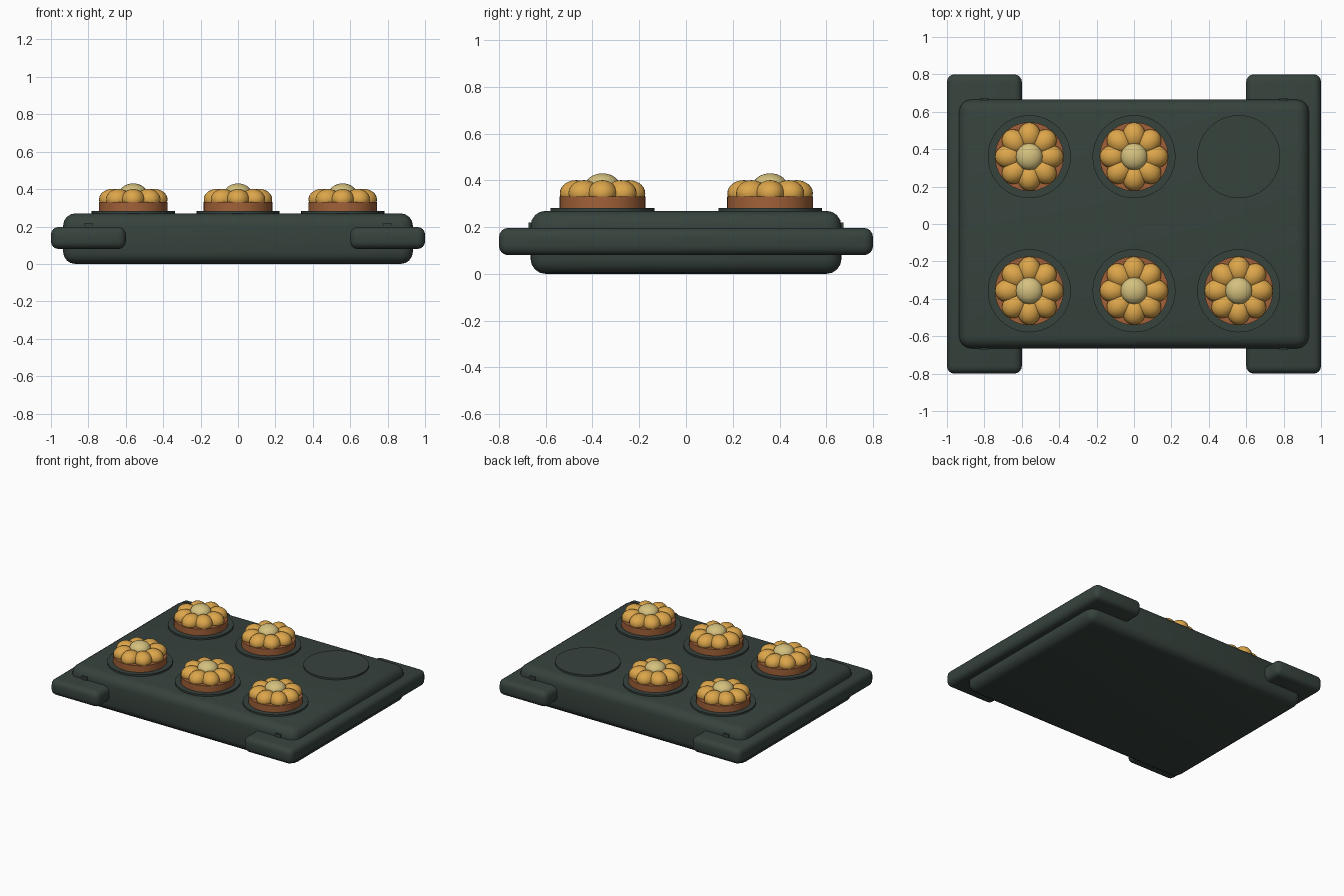
import bpy
from math import cos, sin, pi, radians

cube = bpy.data.objects.get("Cube")
if cube:
    bpy.data.objects.remove(cube, do_unlink=True)


def material(name, rgb):
    m = bpy.data.materials.new(name)
    m.use_nodes = True
    m.diffuse_color = (*rgb, 1)
    m.node_tree.nodes["Principled BSDF"].inputs["Base Color"].default_value = (*rgb, 1)
    return m


IRON = material("dark green iron", (0.038, 0.056, 0.047))
CRUST = material("brown crust", (0.36, 0.12, 0.04))
GOLD = material("golden pastry", (0.72, 0.38, 0.07))
CREAM = material("pale cream", (0.66, 0.53, 0.21))


def finish(name, mat):
    ob = bpy.context.object
    ob.name = name
    ob.data.materials.append(mat)
    bpy.ops.object.shade_smooth_by_angle(angle=radians(35))
    return ob


def box(name, lo, hi, bevel, mat):
    bpy.ops.mesh.primitive_cube_add(size=1, location=[(a + b) / 2 for a, b in zip(lo, hi)])
    ob = bpy.context.object
    ob.scale = [b - a for a, b in zip(lo, hi)]
    bpy.ops.object.transform_apply(location=False, rotation=False, scale=True)
    if bevel:
        mod = ob.modifiers.new("rounded", "BEVEL")
        mod.width, mod.segments = bevel, 4
        bpy.ops.object.modifier_apply(modifier=mod.name)
    return finish(name, mat)


def disc(name, x, y, z0, z1, r, mat):
    bpy.ops.mesh.primitive_cylinder_add(vertices=40, radius=r, depth=z1 - z0,
                                        location=(x, y, (z0 + z1) / 2))
    return finish(name, mat)


def blob(name, loc, scale, angle, mat):
    bpy.ops.mesh.primitive_uv_sphere_add(segments=24, ring_count=14, radius=1,
                                         location=loc, rotation=(0, 0, angle))
    bpy.context.object.scale = scale
    return finish(name, mat)


# Tray body
box("tray_body", (-0.935, -0.665, 0), (0.935, 0.665, 0.27), 0.065, IRON)

# Side handles running past the tray at both ends, and small lugs above them
for side, s in (("left", 1), ("right", -1)):
    xs = sorted((s * 0.6, s))
    box(side + "_handle", (xs[0], -0.8, 0.08), (xs[1], 0.8, 0.197), 0.04, IRON)
    for end, e in (("front", -1), ("back", 1)):
        ys = sorted((e * 0.63, e * 0.673))
        box(f"{side}_{end}_lug", (s * 0.8 - 0.022, ys[0], 0.18),
            (s * 0.8 + 0.022, ys[1], 0.22), 0, IRON)


# One tart: crust, ring of petals, domed centre
def tart(x, y):
    disc("tart_crust", x, y, 0.28, 0.332, 0.184, CRUST)
    for i in range(8):
        a = i * pi / 4
        blob("tart_petal", (x + 0.112 * cos(a), y + 0.112 * sin(a), 0.345),
             (0.071, 0.062, 0.056), a, GOLD)
    blob("tart_centre", (x, y, 0.38), (0.072, 0.072, 0.05), 0, CREAM)


# Six rests, one of them empty
for y in (-0.357, 0.36):
    for x in (-0.56, 0, 0.56):
        disc("tart_rest", x, y, 0.262, 0.283, 0.222, IRON)
        if x <= 0 or y < 0:
            tart(x, y)
